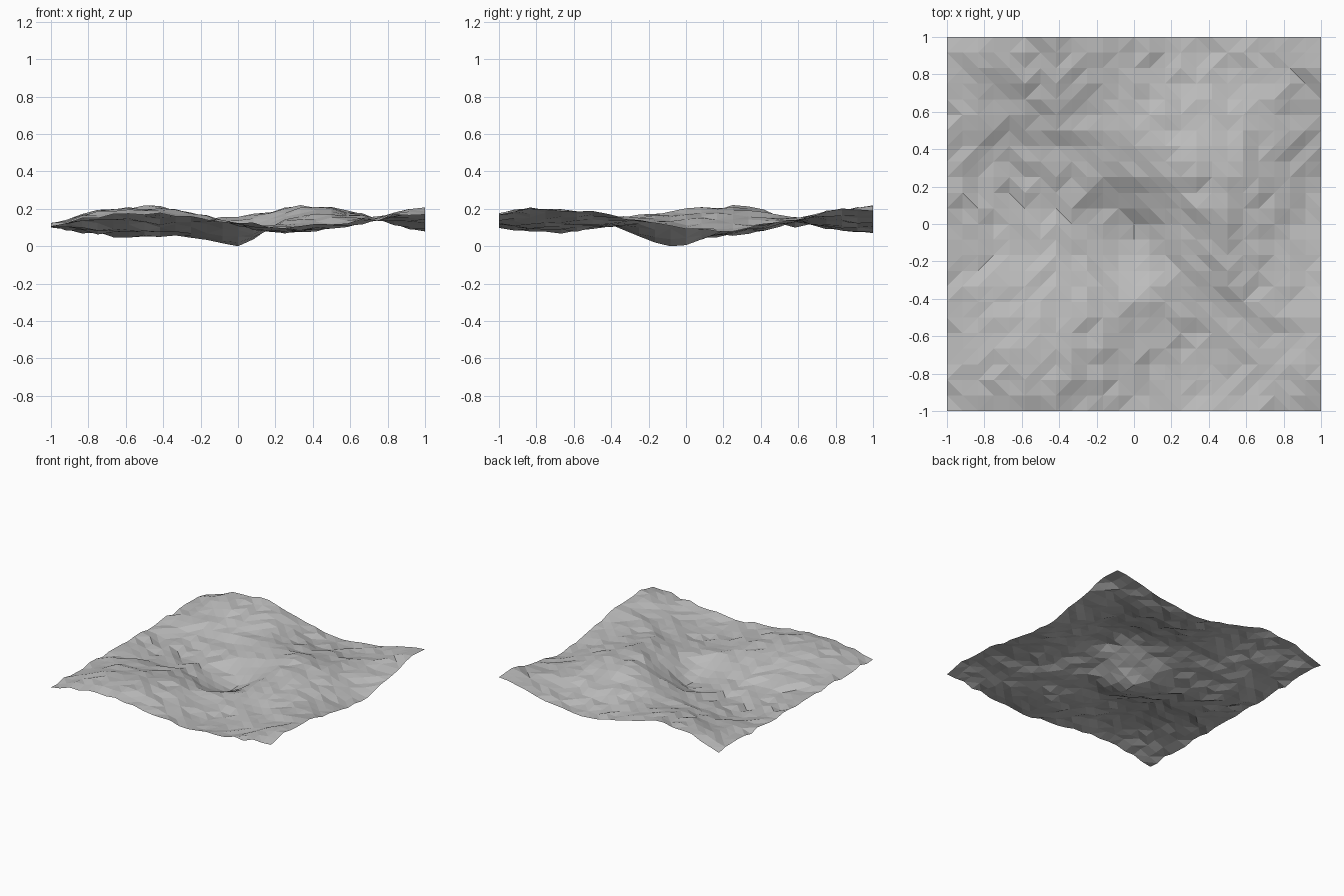
import bpy, bmesh, math, random

random.seed(7)
cube = bpy.data.objects.get("Cube")
if cube:
    bpy.data.objects.remove(cube, do_unlink=True)

CELLS = 24          # squares along each side
WAVE = 0.3 * CELLS / 2   # wave angle per unit of length
JITTER = 0.013


def height(x, y):
    """Rolling hills on a gentle arch, a hollow in the middle and rough noise."""
    hills = 0.075 * math.sin(WAVE * (x + 1)) * math.cos(WAVE * (1 - y))
    base = 0.15 + 0.015 * x - 0.02 * x * x
    hollow = 0.168 * math.exp(-(x * x + (y + 0.05) ** 2) / 0.072)
    return base + hills - hollow + random.uniform(-JITTER, JITTER)


# Plain grey ground
grey = bpy.data.materials.new("ground grey")
grey.use_nodes = True
colour = (0.5, 0.5, 0.5, 1)
grey.diffuse_color = colour
for node in grey.node_tree.nodes:
    if node.type == 'BSDF_PRINCIPLED':
        node.inputs["Base Color"].default_value = colour

# Open sheet of rough, flat-shaded terrain, resting on the ground plane
bm = bmesh.new()
bmesh.ops.create_grid(bm, x_segments=CELLS, y_segments=CELLS, size=1)
for v in bm.verts:
    v.co.z = max(0, height(v.co.x, v.co.y))
lowest = min(v.co.z for v in bm.verts)
for v in bm.verts:
    v.co.z -= lowest
bmesh.ops.triangulate(bm, faces=bm.faces[:], quad_method='SHORT_EDGE')
for f in bm.faces:
    f.smooth = False

mesh = bpy.data.meshes.new("terrain")
bm.to_mesh(mesh)
bm.free()
mesh.materials.append(grey)
terrain = bpy.data.objects.new("terrain", mesh)
bpy.context.collection.objects.link(terrain)
